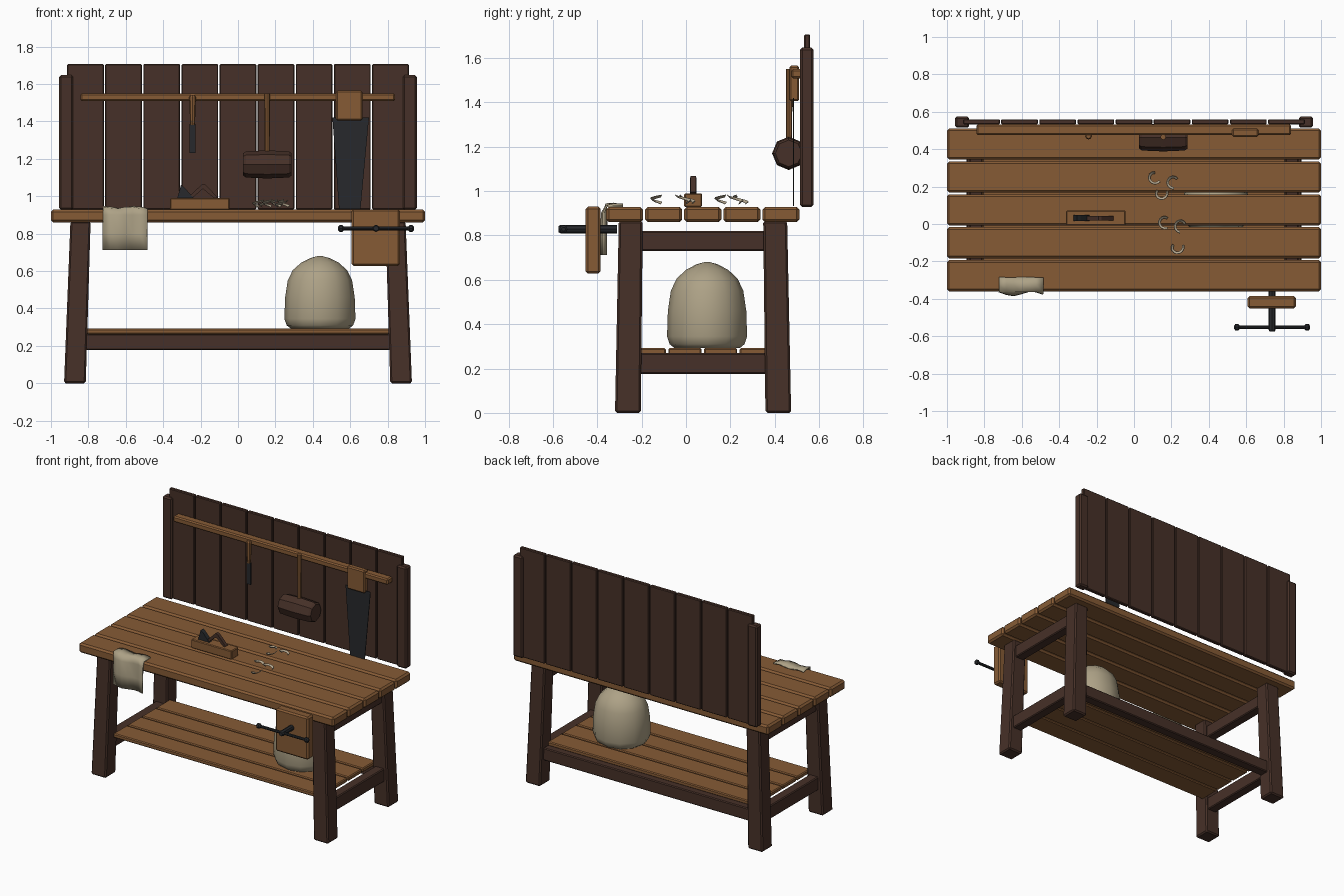
import bpy, bmesh, math, random
from mathutils import Vector

if "Cube" in bpy.data.objects:
    bpy.data.objects.remove(bpy.data.objects["Cube"])

random.seed(4)


def material(name, r, g, b):
    m = bpy.data.materials.new(name)
    m.diffuse_color = (r, g, b, 1)
    m.use_nodes = True
    m.node_tree.nodes["Principled BSDF"].inputs["Base Color"].default_value = m.diffuse_color
    return m


WOOD = material("oak", 0.24, 0.105, 0.036)
DARK = material("dark_wood", 0.062, 0.030, 0.021)
IRON = material("iron", 0.020, 0.022, 0.025)
CLOTH = material("linen", 0.42, 0.36, 0.24)
SHAVE = material("shaving", 0.45, 0.38, 0.27)


def finish(name, bm, mat, bevel=0, smooth=False):
    bmesh.ops.recalc_face_normals(bm, faces=bm.faces[:])
    if bevel:
        bmesh.ops.bevel(bm, geom=bm.edges[:], offset=bevel, segments=1, affect='EDGES')
    for f in bm.faces:
        f.smooth = smooth
    me = bpy.data.meshes.new(name)
    bm.to_mesh(me)
    bm.free()
    me.materials.append(mat)
    ob = bpy.data.objects.new(name, me)
    bpy.context.collection.objects.link(ob)
    return ob


def loft(name, rings, mat, bevel=0, smooth=False):
    """Skin equal-length rings of points and cap both ends."""
    bm = bmesh.new()
    vs = [[bm.verts.new(p) for p in ring] for ring in rings]
    n = len(rings[0])
    for a, b in zip(vs, vs[1:]):
        for i in range(n):
            j = (i + 1) % n
            bm.faces.new((a[i], a[j], b[j], b[i]))
    bm.faces.new(vs[0])
    bm.faces.new(vs[-1])
    return finish(name, bm, mat, bevel, smooth)


def rect(cx, cy, hx, hy, z):
    return [(cx + sx * hx, cy + sy * hy, z) for sx, sy in ((-1, -1), (1, -1), (1, 1), (-1, 1))]


def box(name, x0, x1, y0, y1, z0, z1, mat, bevel=0.006):
    cx, cy, hx, hy = (x0 + x1) / 2, (y0 + y1) / 2, (x1 - x0) / 2, (y1 - y0) / 2
    return loft(name, [rect(cx, cy, hx, hy, z0), rect(cx, cy, hx, hy, z1)], mat, bevel)


def prism(name, pts, y0, y1, mat, bevel=0):
    """Extrude an x-z outline along y."""
    return loft(name, [[(x, y, z) for x, z in pts] for y in (y0, y1)], mat, bevel)


def turned(name, axis, centre, rings, mat, n=8, smooth=False):
    """Turned part: rings are (position along axis, radius)."""
    k = "xyz".index(axis)
    out = []
    for pos, r in rings:
        ring = []
        for i in range(n):
            a = 2 * math.pi * i / n
            p = Vector(centre)
            p[k] = pos
            p[(k + 1) % 3] += r * math.cos(a)
            p[(k + 2) % 3] += r * math.sin(a)
            ring.append(p)
        out.append(ring)
    return loft(name, out, mat, 0, smooth)


# Bench top planks
for i in range(5):
    y = -0.36 + 0.176 * i
    box(f"top_plank_{i + 1}", -1, 1, y, y + 0.167, 0.86, 0.928, WOOD, 0.012)

# Splayed, tapered legs
for sx, side in ((-1, "left"), (1, "right")):
    for end, yb, yt in (("front", -0.262, -0.249), ("back", 0.416, 0.402)):
        loft(f"{end}_{side}_leg", [rect(sx * 0.872, yb, 0.058, 0.058, 0),
                                   rect(sx * 0.842, yt, 0.054, 0.054, 0.865)], DARK, 0.009)
    # Side rails between the legs
    c = sx * 0.845
    box(f"{side}_top_rail", c - 0.035, c + 0.035, -0.25, 0.40, 0.73, 0.82, DARK)
    c = sx * 0.86
    box(f"{side}_low_rail", c - 0.035, c + 0.035, -0.25, 0.40, 0.175, 0.27, DARK)
    # Backboard posts
    c = sx * 0.919
    box(f"{side}_back_post", c - 0.038, c + 0.038, 0.515, 0.575, 0.928, 1.647, DARK, 0.01)

# Back rail and lower shelf
box("back_low_rail", -0.83, 0.83, 0.37, 0.44, 0.177, 0.265, DARK)
for i in range(4):
    y = -0.241 + 0.161 * i
    box(f"shelf_board_{i + 1}", -0.81, 0.81, y, y + 0.15, 0.262, 0.292, WOOD)

# Backboard planks and tool rail
for i in range(9):
    x = -0.914 + 0.2038 * i
    box(f"back_plank_{i + 1}", x, x + 0.197, 0.533, 0.56, 0.93, 1.706, DARK, 0.005)
box("tool_rail", -0.843, 0.84, 0.475, 0.533, 1.508, 1.55, WOOD, 0.008)

# Hand saw
prism("saw_blade", [(0.505, 1.42), (0.70, 1.42), (0.655, 0.932), (0.54, 0.932)], 0.483, 0.487, IRON)
box("saw_handle", 0.525, 0.665, 0.466, 0.51, 1.405, 1.565, WOOD, 0.008)

# Chisel
turned("chisel_handle", 'z', (-0.243, 0.47, 0), [(1.38, 0.012), (1.41, 0.014), (1.53, 0.018), (1.54, 0.013)], WOOD)
box("chisel_blade", -0.259, -0.227, 0.466, 0.475, 1.23, 1.385, IRON, 0)

# Mallet
turned("mallet_handle", 'z', (0.156, 0.465, 0), [(1.18, 0.013), (1.55, 0.015)], WOOD)
turned("mallet_head", 'x', (0, 0.463, 1.17),
       [(0.028, 0.06), (0.042, 0.07), (0.156, 0.075), (0.272, 0.07), (0.286, 0.06)], DARK)

# Bench plane
box("plane_body", -0.363, -0.045, -0.008, 0.072, 0.928, 0.99, WOOD, 0.005)
prism("plane_iron", [(-0.325, 0.988), (-0.305, 1.06), (-0.285, 1.045), (-0.235, 0.988)], 0.017, 0.047, IRON)
prism("plane_grip", [(-0.275, 0.985), (-0.19, 1.067), (-0.175, 1.063), (-0.11, 0.995), (-0.125, 0.987),
                     (-0.188, 1.04), (-0.25, 0.985)], 0.02, 0.044, DARK)

# Vise
box("vise_jaw", 0.608, 0.865, -0.452, -0.385, 0.628, 0.93, WOOD, 0.01)
turned("vise_screw", 'y', (0.738, 0, 0.828), [(-0.575, 0.014), (-0.565, 0.019), (-0.31, 0.019)], IRON)
turned("vise_handle", 'x', (0, -0.552, 0.828),
       [(0.535, 0.009), (0.543, 0.018), (0.558, 0.018), (0.566, 0.01), (0.91, 0.01),
        (0.918, 0.018), (0.933, 0.018), (0.941, 0.009)], IRON)

# Cloth draped over the front edge
bm = bmesh.new()
path = [(-0.285, 0.934), (-0.325, 0.938), (-0.36, 0.936), (-0.368, 0.90), (-0.37, 0.80), (-0.37, 0.712)]
grid = []
for j, (y, z) in enumerate(path):
    row = []
    for i in range(7):
        w = math.sin(i * 1.25 - 0.8) * 0.012 if j > 2 else 0
        dz = 0.006 * math.sin(i * 1.6 + j) if j < 3 else 0
        row.append(bm.verts.new((-0.722 + 0.0395 * i, y - w, z + dz)))
    grid.append(row)
for a, b in zip(grid, grid[1:]):
    for i in range(6):
        bm.faces.new((a[i], a[i + 1], b[i + 1], b[i]))
cloth = finish("cloth", bm, CLOTH, 0, True)
mod = cloth.modifiers.new("thickness", 'SOLIDIFY')
mod.thickness = 0.008
mod.offset = 0

# Sack on the shelf
sack = turned("sack", 'z', (0.438, 0.095, 0),
              [(0.292, 0.155), (0.31, 0.178), (0.345, 0.19), (0.46, 0.186), (0.55, 0.172),
               (0.605, 0.145), (0.645, 0.10), (0.67, 0.05), (0.68, 0.012)], CLOTH, 12, True)
for v in sack.data.vertices:
    v.co.y = 0.095 + (v.co.y - 0.095) * 0.95

# Curled wood shavings
spots = [(0.11, 0.25), (0.21, 0.225), (0.145, 0.165), (0.165, 0.01), (0.25, -0.01), (0.23, -0.125)]
for k, (x, y) in enumerate(spots):
    bm = bmesh.new()
    start = random.uniform(0, 6.28)
    prev = None
    for i in range(9):
        a = start + i * 0.52
        r = 0.018 + 0.0012 * i
        z = 0.942 + 0.004 * i
        cur = [bm.verts.new((x + rr * math.cos(a), y + rr * math.sin(a), z + dz))
               for rr, dz in ((r, 0), (r + 0.012, 0.01))]
        if prev:
            bm.faces.new((prev[0], prev[1], cur[1], cur[0]))
        prev = cur
    ob = finish(f"shaving_{k + 1}", bm, SHAVE)
    ob.modifiers.new("thickness", 'SOLIDIFY').thickness = 0.003
